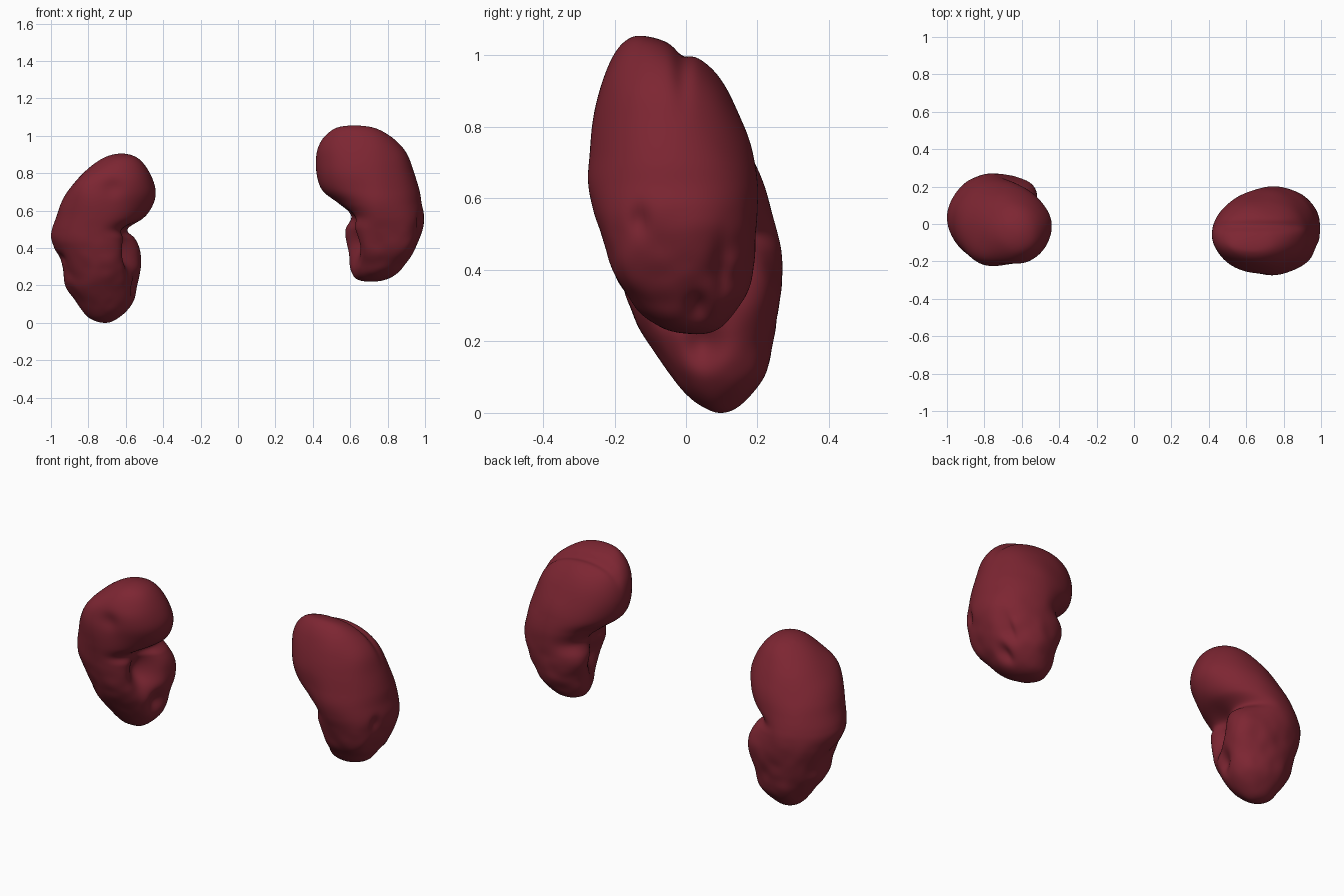
import bpy, math
from mathutils import Vector, noise

mat = bpy.data.materials.new("kidney_red")
mat.diffuse_color = (0.205, 0.019, 0.032, 1)

# Sections from bottom to top: z, x min, x max, y front, y back
LOWER = [
    (0.00, -0.71, -0.71, 0.095, 0.095),
    (0.025, -0.79, -0.64, 0.03, 0.16),
    (0.10, -0.86, -0.56, -0.04, 0.22),
    (0.20, -0.92, -0.53, -0.11, 0.25),
    (0.30, -0.94, -0.52, -0.155, 0.265),
    (0.39, -0.98, -0.52, -0.18, 0.27),
    (0.45, -1.00, -0.54, -0.195, 0.265),
    (0.50, -0.995, -0.58, -0.205, 0.255),
    (0.56, -0.975, -0.50, -0.215, 0.24),
    (0.63, -0.95, -0.455, -0.22, 0.22),
    (0.70, -0.91, -0.44, -0.22, 0.19),
    (0.78, -0.84, -0.46, -0.21, 0.145),
    (0.85, -0.765, -0.50, -0.175, 0.09),
    (0.89, -0.70, -0.55, -0.125, 0.03),
    (0.905, -0.62, -0.62, -0.05, -0.05)]
UPPER = [
    (0.22, 0.71, 0.71, 0.03, 0.03),
    (0.235, 0.63, 0.80, -0.06, 0.09),
    (0.28, 0.60, 0.865, -0.13, 0.135),
    (0.35, 0.58, 0.92, -0.18, 0.17),
    (0.42, 0.565, 0.96, -0.21, 0.19),
    (0.50, 0.56, 0.99, -0.24, 0.20),
    (0.57, 0.59, 0.995, -0.26, 0.20),
    (0.64, 0.53, 0.98, -0.27, 0.20),
    (0.71, 0.45, 0.97, -0.27, 0.19),
    (0.80, 0.42, 0.945, -0.265, 0.165),
    (0.90, 0.42, 0.905, -0.245, 0.12),
    (0.97, 0.445, 0.85, -0.22, 0.065),
    (1.02, 0.49, 0.78, -0.19, -0.015),
    (1.047, 0.54, 0.71, -0.16, -0.08),
    (1.055, 0.62, 0.62, -0.13, -0.13)]


def flip(s):
    return (s[0], s[2], s[1], s[4], s[3])


def spline(a, b, c, d, t):
    return [0.5 * (2 * q + (r - p) * t + (2 * p - 5 * q + 4 * r - s) * t * t
            + (3 * q - p - 3 * r + s) * t ** 3) for p, q, r, s in zip(a, b, c, d)]


def kidney(name, sections, dents, crease, lumps_z, side):
    # Rounded ends come from mirrored phantom sections
    k = [flip(sections[1])] + sections + [flip(sections[-2])]
    n, steps, verts = 96, 8, []
    rows = [spline(*k[i:i + 4], j / steps) for i in range(len(sections) - 1)
            for j in range(steps)][1:]
    m = len(rows)

    def shape(p):
        # Hilum hollows, crown crease and lumps
        for c, r, push in dents:
            d = p - Vector(c)
            w = math.exp(-sum((d[i] / r[i]) ** 2 for i in range(3)))
            p = p + Vector(push) * w
        if crease:
            fade = max(0, min(1, (p.z - 0.8) / 0.15))
            p.z -= 0.018 * fade * math.exp(-((p.y + 0.01) / 0.025) ** 2)
        low = max(0, min(1, (lumps_z - p.z) / 0.2))
        q = p * 6.5 + Vector((3.1, 7.7, 1.3))
        off = noise.noise(q) * (0.006 + 0.007 * low) + noise.noise(q * 2.2) * 0.005 * low
        axis = Vector((0.70 * side, 0, p.z))
        return p + (p - axis).normalized() * off

    for i, (z, x0, x1, y0, y1) in enumerate(rows):
        # Smoothed centre line keeps the waist on the medial side only
        w = min(i, m - 1 - i, 20)
        near = rows[i - w:i + w + 1]
        cx = sum((r[1] + r[2]) / 2 for r in near) / len(near)
        cx = max(x0 + (x1 - x0) * 0.35, min(x0 + (x1 - x0) * 0.65, cx))
        for j in range(n):
            a = 2 * math.pi * j / n
            rx = x1 - cx if math.cos(a) > 0 else cx - x0
            verts.append(shape(Vector((cx + rx * math.cos(a),
                                       (y0 + y1) / 2 + (y1 - y0) / 2 * math.sin(a), z))))
    faces = [(i * n + j, i * n + (j + 1) % n, (i + 1) * n + (j + 1) % n, (i + 1) * n + j)
             for i in range(m - 1) for j in range(n)]
    for s in (sections[0], sections[-1]):
        verts.append(Vector((s[1], s[3], s[0])))
    faces += [(m * n, (j + 1) % n, j) for j in range(n)]
    faces += [(m * n + 1, (m - 1) * n + j, (m - 1) * n + (j + 1) % n) for j in range(n)]
    me = bpy.data.meshes.new(name)
    me.from_pydata([tuple(v) for v in verts], [], faces)
    me.materials.append(mat)
    me.shade_smooth()
    ob = bpy.data.objects.new(name, me)
    bpy.context.collection.objects.link(ob)


# Each dent or bulge: centre, radii, push
kidney("lower_kidney", LOWER, [
    ((-0.54, -0.03, 0.39), (0.13, 0.08, 0.11), (-0.12, 0.01, 0)),
    ((-0.54, 0.05, 0.20), (0.08, 0.05, 0.06), (-0.04, 0, 0)),
    ((-0.56, 0.18, 0.34), (0.08, 0.08, 0.12), (0.025, 0.015, 0)),
    ((-0.95, 0.0, 0.35), (0.06, 0.06, 0.03), (0.02, 0, 0)),
    ((-0.84, -0.17, 0.74), (0.12, 0.12, 0.12), (-0.015, -0.025, 0.015)),
    ((-0.67, -0.2, 0.72), (0.05, 0.08, 0.05), (0, 0.015, 0))], False, 0.5, -1)
kidney("upper_kidney", UPPER, [
    ((0.58, -0.06, 0.45), (0.13, 0.09, 0.12), (0.10, 0.01, 0)),
    ((0.60, 0.14, 0.45), (0.08, 0.08, 0.12), (-0.025, 0.01, 0)),
    ((0.90, -0.19, 0.42), (0.1, 0.1, 0.12), (0.02, -0.015, -0.01)),
    ((0.93, 0.10, 0.40), (0.1, 0.025, 0.08), (-0.025, 0, 0)),
    ((0.97, -0.13, 0.54), (0.06, 0.025, 0.04), (-0.02, 0, 0)),
    ((0.86, 0.03, 0.30), (0.08, 0.03, 0.04), (-0.02, 0, 0.01))], True, 0.6, 1)
